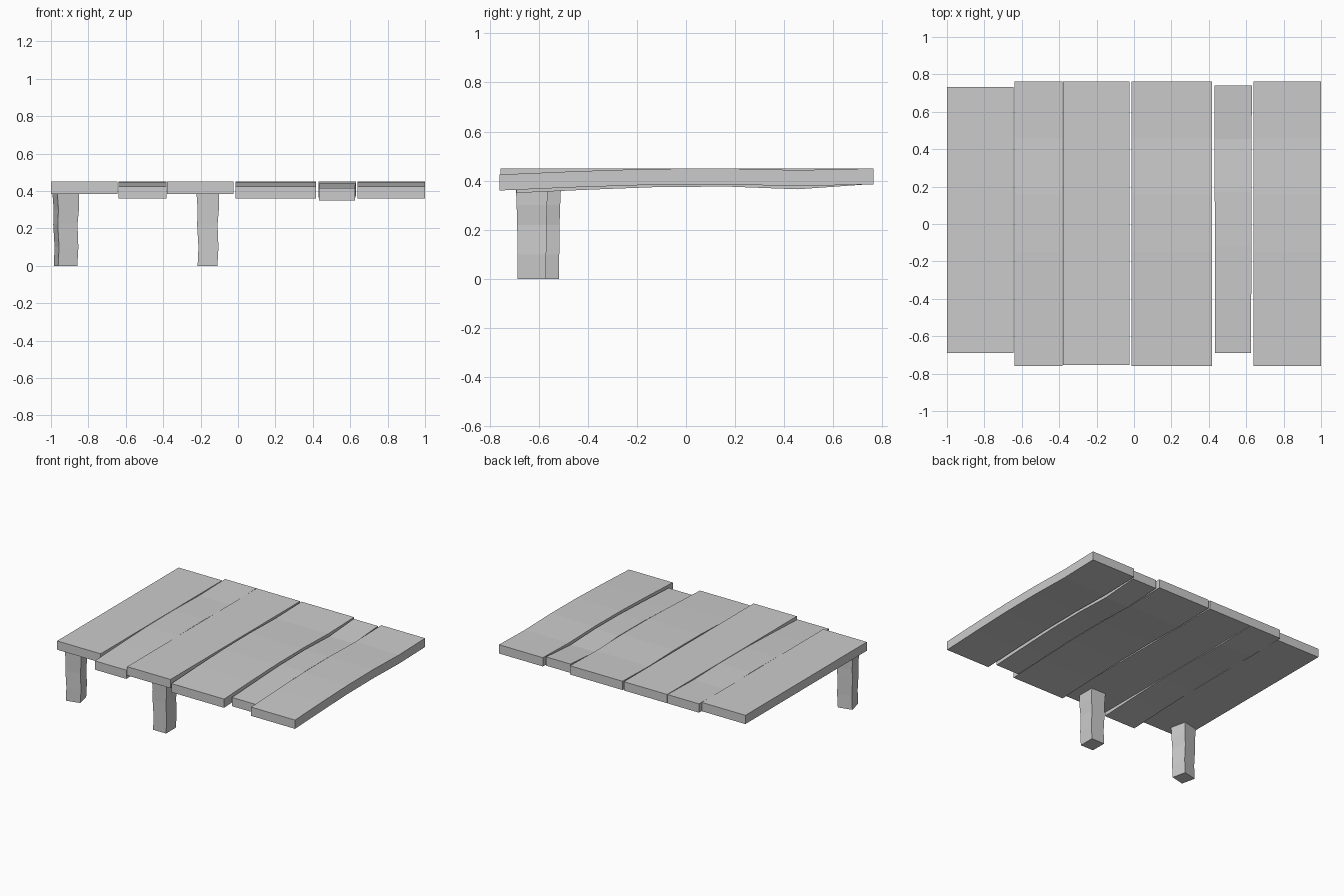
import bpy, bmesh
from math import cos, sin, radians

if "Cube" in bpy.data.objects:
    bpy.data.objects.remove(bpy.data.objects["Cube"])


def loft(name, rings):
    """Skin a list of four-point rings and cap both ends."""
    bm = bmesh.new()
    loops = [[bm.verts.new(p) for p in r] for r in rings]
    for a, b in zip(loops, loops[1:]):
        for i in range(4):
            j = (i + 1) % 4
            bm.faces.new((a[i], a[j], b[j], b[i]))
    bm.faces.new(loops[0])
    bm.faces.new(loops[-1])
    bmesh.ops.recalc_face_normals(bm, faces=bm.faces)
    mesh = bpy.data.meshes.new(name)
    bm.to_mesh(mesh)
    bm.free()
    obj = bpy.data.objects.new(name, mesh)
    bpy.context.collection.objects.link(obj)
    return obj


def plank(name, x0, x1, y0, y1, tops, thick=0.065, taper=0.0):
    """Board along y; tops gives the height at evenly spaced stations."""
    n = len(tops) - 1
    rings = []
    for i, z in enumerate(tops):
        y = y0 + (y1 - y0) * i / n
        t = taper * (1 - i / n)
        rings.append([(x0 + t, y, z - thick), (x1 - t, y, z - thick),
                      (x1 - t, y, z), (x0 + t, y, z)])
    return loft(name, rings)


def leg(name, cx, cy, w, d, turn, sections):
    """Rough-hewn post; sections are (z, scale, sideways shift)."""
    c, s = cos(radians(turn)), sin(radians(turn))
    rings = []
    for z, k, dx in sections:
        ring = []
        for u, v in ((-1, -1), (1, -1), (1, 1), (-1, 1)):
            px, py = u * w * k / 2, v * d * k / 2
            ring.append((cx + dx + px * c - py * s, cy + px * s + py * c, z))
        rings.append(ring)
    return loft(name, rings)


# Deck boards: straight ones and warped ones sagging toward the front
flat = [0.45, 0.45]
warped = [0.425, 0.438, 0.448, 0.45, 0.443, 0.45]
low = [0.415, 0.428, 0.439, 0.441, 0.430, 0.45]
plank("plank_1", -1.0, -0.643, -0.69, 0.733, flat)
plank("plank_2", -0.64, -0.383, -0.76, 0.763, warped)
plank("plank_3", -0.38, -0.025, -0.755, 0.763, flat)
plank("plank_4", -0.013, 0.418, -0.76, 0.763, warped)
plank("plank_5", 0.43, 0.63, -0.69, 0.74, low, taper=0.004)
plank("plank_6", 0.64, 1.0, -0.76, 0.763, warped)

# Two uneven posts under the front edge
hewn = [(0.0, 1.0, 0.0), (0.10, 1.01, 0.005), (0.22, 1.03, -0.001),
        (0.30, 1.07, 0.004), (0.386, 1.13, 0.001)]
leg("left_leg", -0.922, -0.58, 0.105, 0.105, 13, hewn)
leg("middle_leg", -0.163, -0.628, 0.106, 0.116, 0, hewn)
